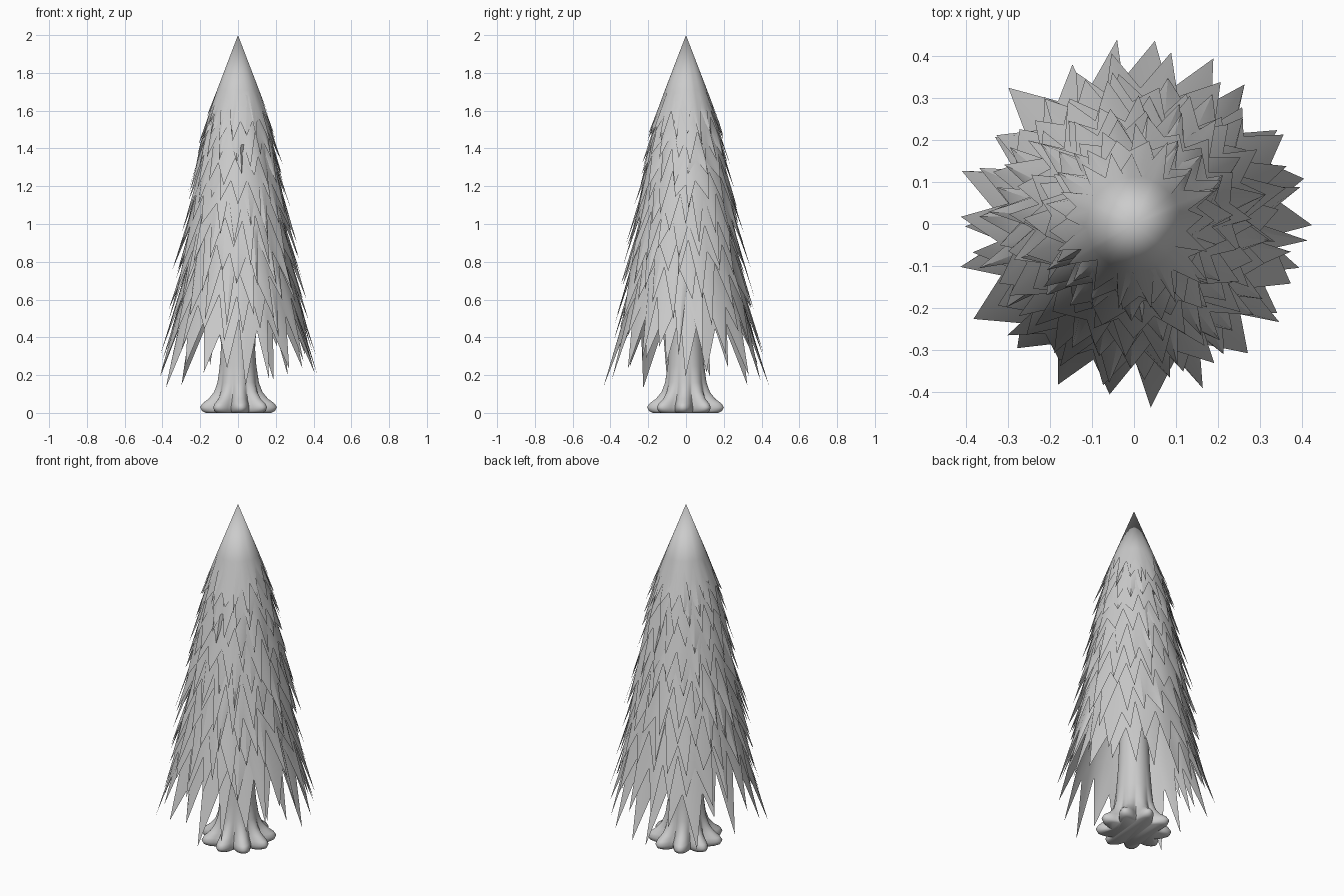
import bpy, bmesh, math, random

if "Cube" in bpy.data.objects:
    bpy.data.objects.remove(bpy.data.objects["Cube"])

random.seed(11)


def finish(name, bm, angle):
    bmesh.ops.recalc_face_normals(bm, faces=bm.faces)
    me = bpy.data.meshes.new(name)
    bm.to_mesh(me)
    bm.free()
    ob = bpy.data.objects.new(name, me)
    bpy.context.collection.objects.link(ob)
    bpy.ops.object.select_all(action='DESELECT')
    ob.select_set(True)
    bpy.context.view_layer.objects.active = ob
    bpy.ops.object.shade_smooth_by_angle(angle=math.radians(angle))
    return ob


def polar(bm, r, a, z):
    return bm.verts.new((r * math.cos(a), r * math.sin(a), z))


def tip_radius(z):
    """Outer silhouette of the foliage at height z."""
    pts = [(0.13, 0.44), (0.5, 0.38), (0.8, 0.335), (1.2, 0.255), (1.5, 0.2), (1.7, 0.142), (2, 0)]
    for (z0, r0), (z1, r1) in zip(pts, pts[1:]):
        if z <= z1:
            return r0 + (r1 - r0) * (z - z0) / (z1 - z0)
    return 0


def skirt(name, z_top, z_tip, r_top, teeth, valley=(0.38, 0.6)):
    """Conical skirt ending in long, uneven, slightly pleated points."""
    bm = bmesh.new()
    n = teeth * 2
    length = z_top - z_tip
    r_tip = tip_radius(z_tip)
    phase = random.uniform(0, math.tau)
    apex = bm.verts.new((0, 0, z_top)) if r_top == 0 else None
    top, mid, low = [], [], []
    tm = valley[0] - 0.06
    for i in range(n):
        a = phase + math.tau * (i + random.uniform(-0.25, 0.25)) / n
        if not apex:
            top.append(polar(bm, r_top, a, z_top))
        mid.append(polar(bm, r_top + (r_tip - r_top) * tm, a, z_top - length * tm))
        if i % 2:
            t, push = random.uniform(0.74, 1.03), random.uniform(-0.004, 0.008)
        else:
            t, push = random.uniform(*valley), random.uniform(-0.02, 0.006)
        if apex:
            push *= 0.4
        low.append(polar(bm, r_top + (r_tip - r_top) * t + push,
                         a + random.uniform(-0.05, 0.05), z_top - length * t))
    for i in range(n):
        j = (i + 1) % n
        if apex:
            bm.faces.new((apex, mid[i], mid[j]))
        else:
            bm.faces.new((top[i], mid[i], mid[j], top[j]))
        bm.faces.new((mid[i], low[i], low[j], mid[j]))
    finish(name, bm, 35)


# Foliage: pointed crown, then overlapping jagged tiers
skirt("crown_foliage", 2.0, 1.46, 0, 17, (0.6, 0.72))
tips = [1.42, 1.30, 1.17, 1.04, 0.91, 0.77, 0.62, 0.46, 0.29, 0.14]
for k, z in enumerate(tips):
    length = 0.29 + 0.04 * k
    r_top = min(tip_radius(z) - 0.3 * length, tip_radius(z + length) - 0.03)
    skirt(f"foliage_tier_{k + 1}", z + length, z, r_top, 18 + k // 2)

# Trunk with rounded root lobes: (height, mean radius, lobe depth)
profile = [(0.0, 0.145, 0.03), (0.01, 0.162, 0.034), (0.03, 0.168, 0.038),
           (0.05, 0.157, 0.036), (0.075, 0.135, 0.024), (0.11, 0.12, 0.01),
           (0.16, 0.107, 0.004), (0.25, 0.097, 0.0), (0.4, 0.086, 0.0),
           (0.9, 0.065, 0.0), (1.5, 0.04, 0.0)]
ROOTS, SEG = 9, 144
bm = bmesh.new()
rings = []
for z, r, d in profile:
    ring = []
    for i in range(SEG):
        a = math.tau * i / SEG
        lobe = 2 * math.sqrt(math.cos(a * ROOTS / 2 + 0.4) ** 2 + 0.02) - 1
        ring.append(polar(bm, r + d * lobe, a, z))
    rings.append(ring)
for lo, hi in zip(rings, rings[1:]):
    for i in range(SEG):
        j = (i + 1) % SEG
        bm.faces.new((lo[i], lo[j], hi[j], hi[i]))
bm.faces.new(rings[0])
bm.faces.new(rings[-1])
finish("trunk", bm, 60)
